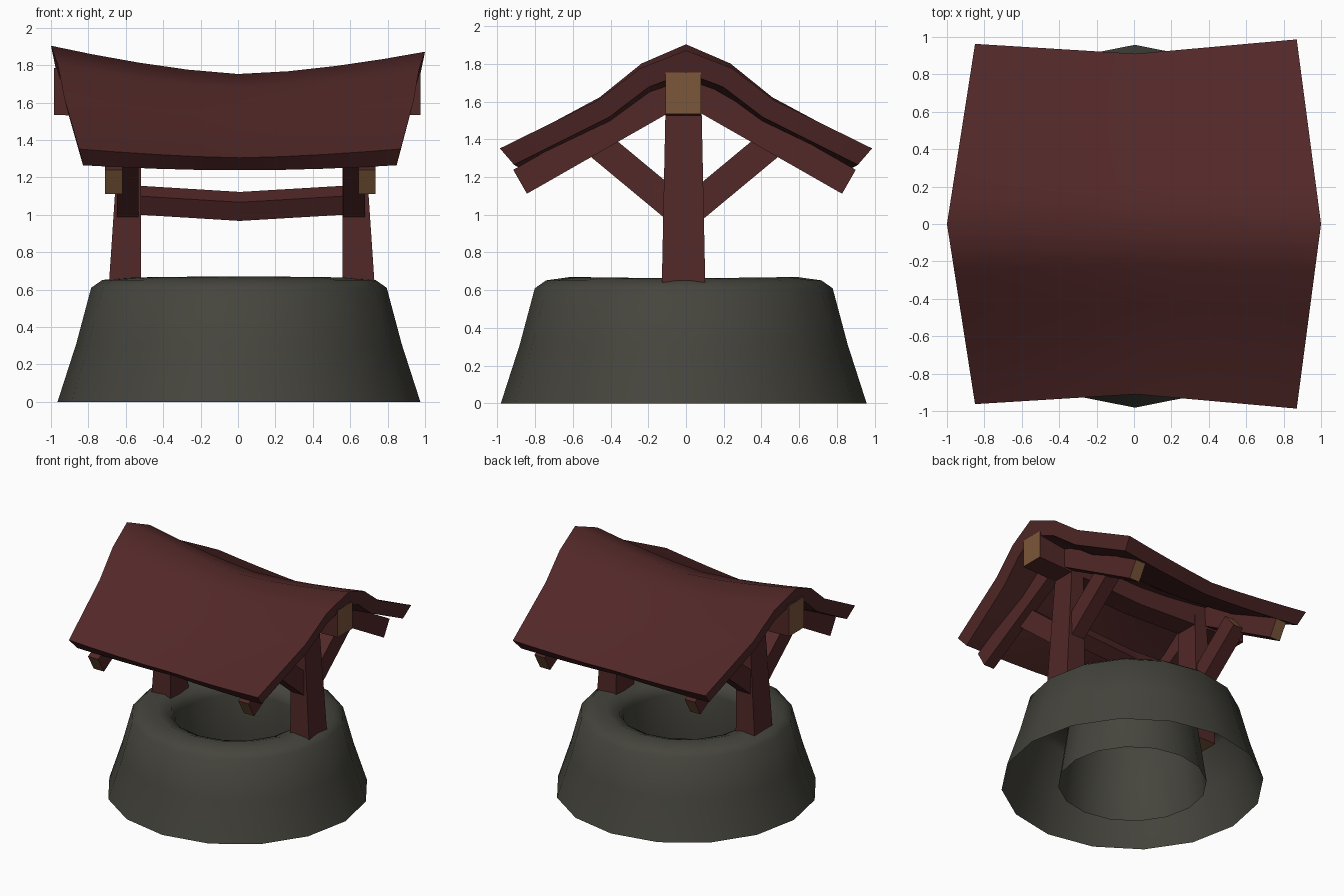
import bpy, bmesh, math
from mathutils import Vector as V

if "Cube" in bpy.data.objects:
    bpy.data.objects.remove(bpy.data.objects["Cube"])


def mat(name, rgb):
    m = bpy.data.materials.new(name)
    m.diffuse_color = (*rgb, 1)
    m.use_nodes = True
    m.node_tree.nodes["Principled BSDF"].inputs["Base Color"].default_value = m.diffuse_color
    return m


RED = mat("dark_red_wood", (0.085, 0.021, 0.021))
BROWN = mat("cut_wood_ends", (0.20, 0.095, 0.042))
STONE = mat("grey_stone", (0.060, 0.059, 0.047))


def finish(name, bm, mats, angle=None):
    bmesh.ops.recalc_face_normals(bm, faces=bm.faces[:])
    me = bpy.data.meshes.new(name)
    bm.to_mesh(me)
    bm.free()
    for m in mats:
        me.materials.append(m)
    if angle:
        me.shade_smooth()
        me.set_sharp_from_angle(angle=math.radians(angle))
    ob = bpy.data.objects.new(name, me)
    bpy.context.collection.objects.link(ob)
    return ob


def beam(name, stations):
    """Loft rectangles (centre, half vector a, half vector b); brown end caps."""
    bm = bmesh.new()
    rings = []
    for c, a, b in stations:
        c, a, b = V(c), V(a), V(b)
        rings.append([bm.verts.new(c + a * i + b * j)
                      for i, j in ((-1, -1), (1, -1), (1, 1), (-1, 1))])
    for r, s in zip(rings, rings[1:]):
        for k in range(4):
            bm.faces.new((r[k], r[(k + 1) % 4], s[(k + 1) % 4], s[k]))
    for r in (rings[0], rings[-1]):
        bm.faces.new(r).material_index = 1
    return finish(name, bm, [RED, BROWN])


# Stone well wall: 16-sided lathe, open underneath
N = 16
profile = [(0.97, 0), (0.87, 0.31), (0.79, 0.61), (0.73, 0.652), (0.60, 0.662),
           (0.50, 0.63), (0.47, 0.55), (0.55, 0)]
bm = bmesh.new()
rings = []
for r, z in profile:
    ring = []
    for k in range(N):
        t = 2 * math.pi * k / N
        lift = 0.008 * abs(math.sin(t)) if r == 0.60 else 0
        ring.append(bm.verts.new((r * math.cos(t) + 0.005, r * math.sin(t) - 0.012, z + lift)))
    rings.append(ring)
for r, s in zip(rings, rings[1:]):
    for k in range(N):
        bm.faces.new((r[k], r[(k + 1) % N], s[(k + 1) % N], s[k]))
finish("well_wall", bm, [STONE], 60)

# Sagging roof slab: fraction to eave, end height, sag in the middle, underside offset
rows = [(0, 1.888, 0.135, 0, -0.12), (0.245, 1.79, 0.11, -0.045, -0.10),
        (0.475, 1.615, 0.085, -0.06, -0.09), (1, 1.352, 0.047, -0.075, -0.087)]
rows = [(-1, r) for r in rows[:0:-1]] + [(1, r) for r in rows]
cols = [-1, -0.78, -0.53, -0.27, 0, 0.27, 0.53, 0.78, 1]
bm = bmesh.new()
top, bot = [], []
for s, (f, z, sag, dy, dz) in rows:
    t_row, b_row = [], []
    for u in cols:
        a = abs(u)
        x = u * (1 - 0.14 * f) + 0.01 * f
        y = s * f * (0.91 + 0.065 * a + 0.012 * u)
        h = z - sag * (1 - a ** 1.5) - 0.016 * u * (1 - f)
        t_row.append(bm.verts.new((x, y, h)))
        b_row.append(bm.verts.new((x * 0.975, y + s * dy, h + dz * (0.75 + 0.25 * a))))
    top.append(t_row)
    bot.append(b_row)
nr, nc = len(rows), len(cols)
for i in range(nr - 1):
    for j in range(nc - 1):
        for g in (top, bot):
            bm.faces.new((g[i][j], g[i][j + 1], g[i + 1][j + 1], g[i + 1][j]))
    for j in (0, nc - 1):
        bm.faces.new((top[i][j], top[i + 1][j], bot[i + 1][j], bot[i][j]))
for i in (0, nr - 1):
    for j in range(nc - 1):
        bm.faces.new((top[i][j], top[i][j + 1], bot[i][j + 1], bot[i][j]))
finish("roof", bm, [RED], 60)

# Ridge beam, bent down in the middle
beam("ridge_beam", [((-0.985, -0.015, 1.66), (0, 0.095, 0), (0, 0, 0.125)),
                    ((0, -0.015, 1.60), (0, 0.09, 0), (0, 0, 0.105)),
                    ((0.975, -0.015, 1.645), (0, 0.095, 0), (0, 0, 0.11))])

# Crossbar between the posts, turned on its long axis
c, s = 0.057 * math.cos(math.radians(29)), 0.057 * math.sin(math.radians(29))
beam("crossbar", [((x, -0.012, z), (0, c, s), (0, -s, c))
                  for x, z in ((-0.56, 1.08), (0.01, 1.045), (0.60, 1.08))])


def sloped(name, x, hw, side, p, q, ht):
    """Straight timber in the yz plane from p to q."""
    d = V((0, side * (q[0] - p[0]), q[1] - p[1])).normalized()
    n = V((0, -d.z, d.y)) * ht
    beam(name, [((x, side * a - 0.008, z), (hw, 0, 0), n) for a, z in (p, q)])


for sx, sn in ((-1, "left"), (1, "right")):
    # Tapered posts
    beam(sn + "_post", [((sx * 0.6275 + 0.02, -0.013, 0.55), (0.088, 0, 0), (0, 0.117, 0)),
                        ((sx * 0.592 + 0.02, -0.013, 1.60), (0.053, 0, 0), (0, 0.095, 0))])
    # Rafters and diagonal braces, front and back
    for sy, fn in ((-1, "front"), (1, "back")):
        sloped(f"{sn}_{fn}_rafter", sx * 0.677 + 0.013, 0.046, sy,
               (0.0, 1.672), (0.872, 1.175), 0.073)
        sloped(f"{sn}_{fn}_brace", sx * 0.605 + 0.015, 0.058, sy,
               (0.03, 1.02), (0.47, 1.385), 0.077)
